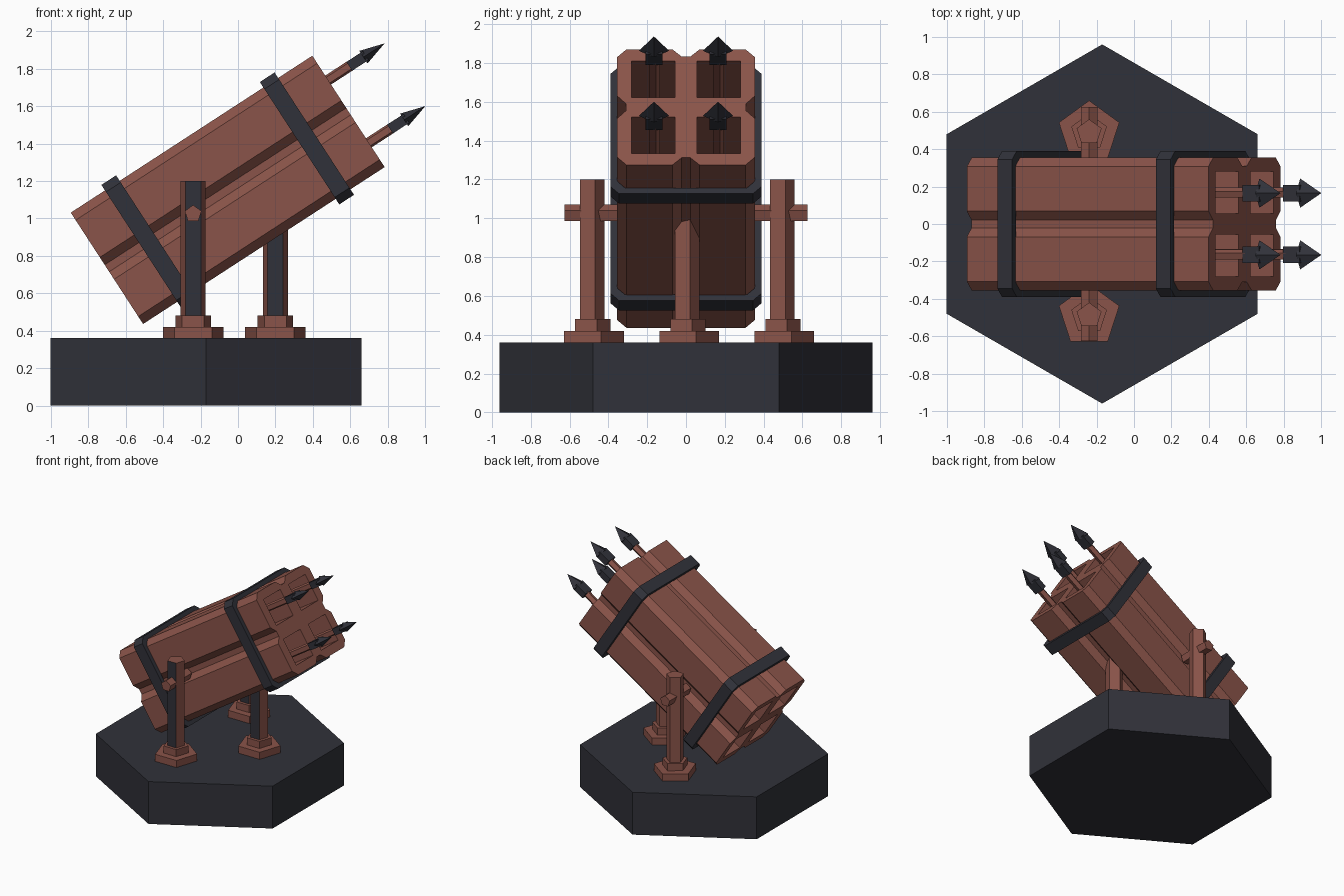
import bpy, bmesh, math
from mathutils import Matrix, Vector

if "Cube" in bpy.data.objects:
    bpy.data.objects.remove(bpy.data.objects["Cube"])


def material(name, rgb):
    m = bpy.data.materials.new(name)
    m.diffuse_color = (*rgb, 1)
    m.use_nodes = True
    m.node_tree.nodes["Principled BSDF"].inputs["Base Color"].default_value = m.diffuse_color
    return m


WOOD = material("red_brown_wood", (0.255, 0.088, 0.067))
IRON = material("dark_iron", (0.030, 0.031, 0.041))

# Frame of the tilted launcher: local x runs along the tubes, z across them
TILT = Matrix.Translation((-0.055, 0, 1.153)) @ Matrix.Rotation(math.radians(-33), 4, 'Y')


def finish(bm, name, mats, matrix=None):
    bmesh.ops.recalc_face_normals(bm, faces=bm.faces[:])
    me = bpy.data.meshes.new(name)
    bm.to_mesh(me)
    bm.free()
    for m in mats:
        me.materials.append(m)
    ob = bpy.data.objects.new(name, me)
    bpy.context.collection.objects.link(ob)
    if matrix:
        ob.matrix_world = matrix
    return ob


def extruded(name, loops, x0, x1, mat, matrix):
    """Fill an outline with holes in the YZ plane and extrude it along x."""
    bm = bmesh.new()
    edges = []
    for pts in loops:
        vs = [bm.verts.new((x0, a, b)) for a, b in pts]
        edges += [bm.edges.new((vs[i - 1], vs[i])) for i in range(len(vs))]
    bmesh.ops.triangle_fill(bm, edges=edges, use_beauty=True, normal=(1, 0, 0))
    bmesh.ops.dissolve_degenerate(bm, edges=bm.edges[:], dist=1e-5)
    ext = bmesh.ops.extrude_face_region(bm, geom=bm.faces[:], use_keep_orig=True)
    vs = [g for g in ext["geom"] if isinstance(g, bmesh.types.BMVert)]
    bmesh.ops.translate(bm, verts=vs, vec=(x1 - x0, 0, 0))
    return finish(bm, name, [mat], matrix)


def prism(bm, r, z0, z1, sides, centre=(0, 0), start=90):
    """Regular upright prism with a corner facing +y."""
    rings = []
    for z in (z0, z1):
        rings.append([bm.verts.new((centre[0] + r * math.cos(math.radians(start + 360 * i / sides)),
                                    centre[1] + r * math.sin(math.radians(start + 360 * i / sides)), z))
                      for i in range(sides)])
    lo, hi = rings
    bm.faces.new(lo[::-1])
    bm.faces.new(hi)
    for i in range(sides):
        bm.faces.new((lo[i - 1], lo[i], hi[i], hi[i - 1]))


def octagon(h, c):
    k = h - c
    return [(h, -k), (h, k), (k, h), (-k, h), (-h, k), (-h, -k), (-k, -h), (k, -h)]


# Hexagonal plinth
bm = bmesh.new()
prism(bm, 0.96, 0, 0.36, 6, (-0.17, 0))
finish(bm, "hexagonal_base", [IRON])

# Bundle of four square tubes: chamfered outline with a groove in each side
side = [(0.355, -0.307), (0.355, -0.07), (0.310, -0.022),
        (0.310, 0.022), (0.355, 0.07), (0.355, 0.307)]
outline = []
for q in range(4):
    c, s = [(1, 0), (0, 1), (-1, 0), (0, -1)][q]
    outline += [(a * c - b * s, a * s + b * c) for a, b in side]
holes = [[(y + sy * 0.112, z + sz * 0.112) for sy, sz in ((-1, -1), (1, -1), (1, 1), (-1, 1))]
         for y in (-0.168, 0.168) for z in (-0.172, 0.172)]
extruded("launch_tubes", [outline] + holes, -0.77, 0.77, WOOD, TILT)

# Iron bands round the tubes
for label, x in (("rear", -0.505), ("front", 0.505)):
    extruded(label + "_band", [octagon(0.39, 0.045), octagon(0.354, 0.04)],
             x - 0.047, x + 0.047, IRON, TILT)

# Four bolts: shaft, socket and flat barbed point
ALONG_X = Matrix.Rotation(math.radians(90), 4, 'Y')
for i, (y, z) in enumerate([(a, b) for a in (-0.165, 0.165) for b in (-0.2, 0.2)]):
    place = TILT @ Matrix.Translation((0, y, z))
    bm = bmesh.new()
    prism(bm, 0.03, -0.3, 0.92, 5)
    bmesh.ops.transform(bm, matrix=ALONG_X, verts=bm.verts[:])
    finish(bm, f"bolt_shaft_{i + 1}", [WOOD], place)

    bm = bmesh.new()
    box = [bm.verts.new((u, a * 0.044, b * 0.028)) for u in (0.905, 1.01)
           for a, b in ((-1, -1), (1, -1), (1, 1), (-1, 1))]
    bm.faces.new(box[:4])
    bm.faces.new(box[4:])
    for k in range(4):
        n = (k + 1) % 4
        bm.faces.new((box[k], box[n], box[n + 4], box[k + 4]))
    tip = bm.verts.new((1.13, 0, 0))
    rim = [bm.verts.new((0.995, a, b)) for a, b in ((-0.078, 0), (0, -0.04), (0.078, 0), (0, 0.04))]
    bm.faces.new(rim)
    for k in range(4):
        bm.faces.new((rim[k - 1], rim[k], tip))
    finish(bm, f"bolt_head_{i + 1}", [IRON], place)

# Five-sided posts on stepped feet; the post face toward the front is iron
for label, x, y, top in (("front", -0.24, -0.49, 1.2), ("back", -0.24, 0.49, 1.2),
                         ("middle", 0.2, 0, 1.0)):
    bm = bmesh.new()
    prism(bm, 0.17, 0.36, 0.42, 5, (x, y))
    prism(bm, 0.10, 0.42, 0.48, 5, (x, y))
    finish(bm, label + "_post_foot", [WOOD])
    bm = bmesh.new()
    prism(bm, 0.07, 0.48, top, 5, (x, y))
    bm.normal_update()
    for f in bm.faces:
        f.material_index = 1 if f.normal.y < -0.9 else 0
    finish(bm, label + "_post", [WOOD, IRON])

# Pivot pins through the side posts
for label, s in (("front", -1), ("back", 1)):
    bm = bmesh.new()
    prism(bm, 0.047, 0.34, 0.625, 5)
    turn = Matrix.Translation((-0.24, 0, 1.025)) @ Matrix.Rotation(math.radians(-90 * s), 4, 'X')
    if s > 0:
        turn = turn @ Matrix.Rotation(math.pi, 4, 'Z')
    bmesh.ops.transform(bm, matrix=turn, verts=bm.verts[:])
    finish(bm, label + "_pivot_pin", [WOOD])
